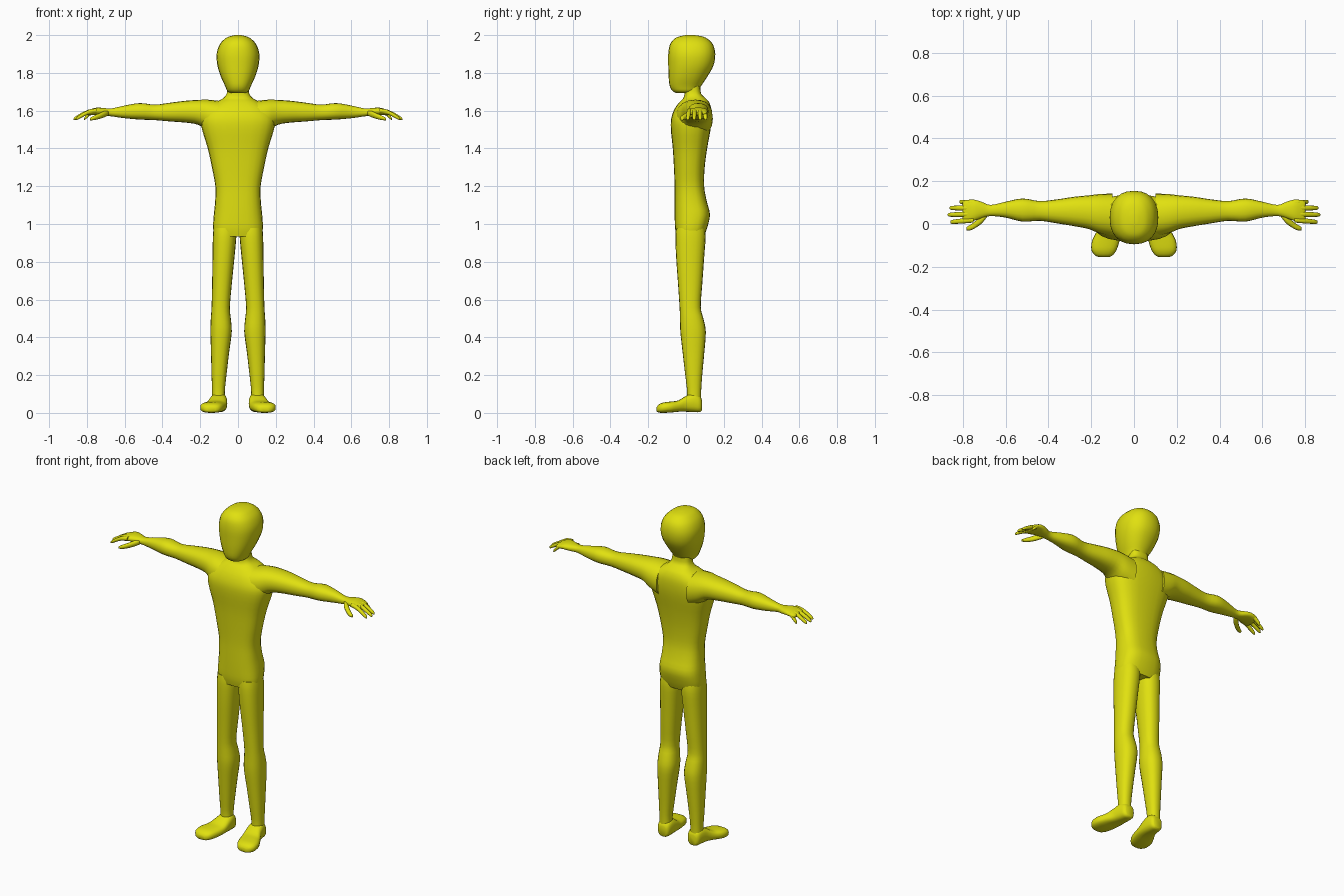
import bpy, bmesh, math

skin = bpy.data.materials.new("yellow_skin")
skin.diffuse_color = (0.75, 0.75, 0.005, 1)


def spline(p0, p1, p2, p3, t):
    """Catmull-Rom value between p1 and p2."""
    return 0.5 * (2 * p1 + (p2 - p0) * t + (2 * p0 - 5 * p1 + 4 * p2 - p3) * t * t
                  + (3 * p1 - p0 - 3 * p2 + p3) * t ** 3)


def loft(name, axis, rows, mirror=False, power=2.3, sides=20, steps=3):
    """Skin rounded sections; each row is position, then low/high on both other axes."""
    fine = []
    for i in range(len(rows) - 1):
        q = [rows[max(0, min(len(rows) - 1, i + k))] for k in (-1, 0, 1, 2)]
        for s in range(steps):
            fine.append([spline(*c, s / steps) for c in zip(*q)])
    fine.append(rows[-1])
    bm = bmesh.new()
    rings = []
    for p, a0, a1, b0, b1 in fine:
        ring = []
        for k in range(sides):
            w = 2 * math.pi * k / sides
            c, s = math.cos(w), math.sin(w)
            a = (a0 + a1) / 2 + (a1 - a0) / 2 * math.copysign(abs(c) ** (2 / power), c)
            b = (b0 + b1) / 2 + (b1 - b0) / 2 * math.copysign(abs(s) ** (2 / power), s)
            ring.append(bm.verts.new({"x": (p, a, b), "y": (a, p, b), "z": (a, b, p)}[axis]))
        rings.append(ring)
    for r0, r1 in zip(rings, rings[1:]):
        for k in range(sides):
            j = (k + 1) % sides
            bm.faces.new((r0[k], r0[j], r1[j], r1[k]))
    bm.faces.new(rings[0])
    bm.faces.new(rings[-1])
    bmesh.ops.recalc_face_normals(bm, faces=bm.faces)
    mesh = bpy.data.meshes.new(name)
    bm.to_mesh(mesh)
    bm.free()
    mesh.materials.append(skin)
    obj = bpy.data.objects.new(name, mesh)
    bpy.context.collection.objects.link(obj)
    bpy.ops.object.select_all(action="DESELECT")
    obj.select_set(True)
    bpy.context.view_layer.objects.active = obj
    bpy.ops.object.shade_smooth_by_angle(angle=math.radians(60))
    if mirror:
        obj.modifiers.new("mirror", "MIRROR")
    return obj


# Torso with hips, waist, chest, shoulders and neck
loft("torso", "z", [(z, -w, w, y0, y1) for z, w, y0, y1 in (
    (0.935, 0.125, -0.050, 0.095), (0.98, 0.132, -0.058, 0.112), (1.05, 0.128, -0.060, 0.127),
    (1.12, 0.121, -0.060, 0.110), (1.20, 0.120, -0.060, 0.096), (1.30, 0.138, -0.064, 0.099),
    (1.40, 0.160, -0.070, 0.112), (1.50, 0.190, -0.080, 0.130), (1.56, 0.195, -0.078, 0.136),
    (1.61, 0.165, -0.060, 0.134), (1.645, 0.115, -0.035, 0.122), (1.665, 0.080, -0.015, 0.105),
    (1.69, 0.060, -0.008, 0.080), (1.73, 0.055, -0.008, 0.075))], power=2.7, sides=24)

# Head: flat face, rounded back of the skull
loft("head", "z", [(z, -w, w, y0, y1) for z, w, y0, y1 in (
    (1.693, 0.035, -0.050, 0.045), (1.703, 0.056, -0.070, 0.064), (1.73, 0.068, -0.086, 0.080),
    (1.78, 0.091, -0.092, 0.113), (1.84, 0.109, -0.094, 0.146), (1.90, 0.113, -0.094, 0.155),
    (1.95, 0.097, -0.085, 0.143), (1.98, 0.070, -0.062, 0.115), (1.993, 0.046, -0.035, 0.086),
    (2.0, 0.015, 0.0, 0.045))], sides=24)

# Arm from shoulder to wrist, running into the palm
loft("arm", "x", [
    (0.10, -0.060, 0.142, 1.460, 1.652), (0.16, -0.045, 0.140, 1.490, 1.658),
    (0.21, -0.024, 0.134, 1.525, 1.657), (0.28, -0.010, 0.127, 1.537, 1.652),
    (0.36, 0.003, 0.115, 1.543, 1.642), (0.44, 0.015, 0.107, 1.550, 1.632),
    (0.52, 0.011, 0.119, 1.553, 1.640), (0.60, 0.030, 0.104, 1.560, 1.627),
    (0.67, 0.037, 0.089, 1.570, 1.612), (0.71, 0.028, 0.103, 1.574, 1.614),
    (0.75, 0.014, 0.114, 1.578, 1.616), (0.79, 0.005, 0.110, 1.575, 1.604),
    (0.80, 0.012, 0.102, 1.579, 1.597)], mirror=True)

# Four curled fingers: root y, tip y, tip x
for label, ya, yb, tip in (("little", 0.096, 0.104, 0.815), ("ring", 0.074, 0.075, 0.862),
                           ("middle", 0.047, 0.043, 0.870), ("index", 0.019, 0.009, 0.858)):
    rows = []
    for t, half, z in ((0, 0.012, 1.600), (0.35, 0.012, 1.594), (0.7, 0.011, 1.575),
                       (0.93, 0.009, 1.560), (1, 0.004, 1.555)):
        x, y = 0.75 + (tip - 0.75) * t, ya + (yb - ya) * t
        rows.append((x, y - half, y + half, z - half, z + half))
    loft(label + "_finger", "x", rows, mirror=True, sides=10, steps=2)

# Thumb angled forward and down
loft("thumb", "x", [
    (0.685, 0.035, 0.060, 1.575, 1.600), (0.71, 0.003, 0.045, 1.563, 1.598),
    (0.74, -0.018, 0.014, 1.554, 1.584), (0.765, -0.030, -0.004, 1.549, 1.573),
    (0.783, -0.029, -0.014, 1.549, 1.562)], mirror=True, sides=10, steps=2)

# Leg: thigh, knee, calf, ankle
loft("leg", "z", [
    (0.05, 0.066, 0.138, 0.004, 0.080), (0.11, 0.070, 0.137, 0.006, 0.080),
    (0.20, 0.061, 0.140, -0.004, 0.086), (0.32, 0.047, 0.143, -0.018, 0.097),
    (0.43, 0.033, 0.146, -0.030, 0.105), (0.50, 0.038, 0.144, -0.032, 0.092),
    (0.56, 0.043, 0.140, -0.034, 0.078), (0.68, 0.033, 0.137, -0.042, 0.086),
    (0.82, 0.019, 0.135, -0.052, 0.096), (0.93, 0.009, 0.133, -0.056, 0.104),
    (0.98, 0.010, 0.129, -0.052, 0.100)], mirror=True)

# Foot: heel to broad, outward-turned toe
loft("foot", "y", [
    (0.084, 0.075, 0.125, 0.012, 0.070), (0.072, 0.063, 0.138, 0.004, 0.092),
    (0.04, 0.058, 0.146, 0.004, 0.105), (0.0, 0.057, 0.156, 0.006, 0.090),
    (-0.04, 0.060, 0.177, 0.006, 0.066), (-0.08, 0.068, 0.196, 0.002, 0.060),
    (-0.12, 0.081, 0.199, 0.000, 0.055), (-0.145, 0.098, 0.184, 0.002, 0.044),
    (-0.155, 0.118, 0.162, 0.008, 0.030)], mirror=True, power=2.7)
